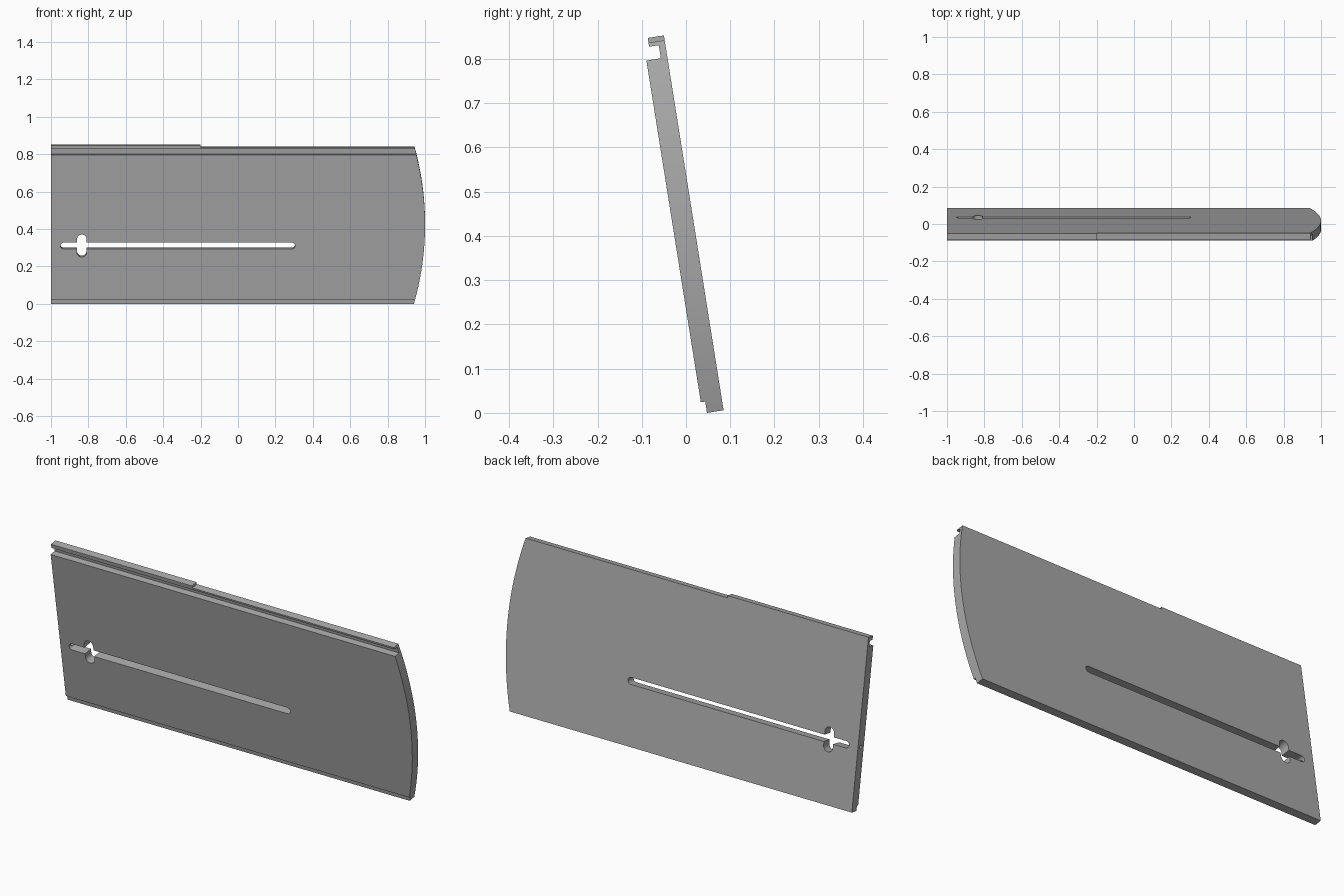
import bpy, bmesh, math
from mathutils import Vector

cube = bpy.data.objects.get("Cube")
if cube:
    bpy.data.objects.remove(cube, do_unlink=True)

grey = bpy.data.materials.new("plain grey")
grey.use_nodes = True
GREY = (0.4, 0.4, 0.4, 1)
grey.diffuse_color = GREY
grey.node_tree.nodes["Principled BSDF"].inputs["Base Color"].default_value = GREY


def prism(name, points, depth):
    """Extrude a closed loop of 3D points along a vector."""
    bm = bmesh.new()
    face = bm.faces.new([bm.verts.new(p) for p in points])
    ext = bmesh.ops.extrude_face_region(bm, geom=[face])
    moved = [v for v in ext["geom"] if isinstance(v, bmesh.types.BMVert)]
    bmesh.ops.translate(bm, verts=moved, vec=Vector(depth))
    bmesh.ops.recalc_face_normals(bm, faces=bm.faces)
    mesh = bpy.data.meshes.new(name)
    bm.to_mesh(mesh)
    bm.free()
    mesh.materials.append(grey)
    obj = bpy.data.objects.new(name, mesh)
    bpy.context.collection.objects.link(obj)
    return obj


def arc(cx, cz, r, start, end, steps):
    angles = [math.radians(start + (end - start) * i / steps) for i in range(steps + 1)]
    return [(cx + r * math.cos(a), cz + r * math.sin(a)) for a in angles]


def through(name, outline):
    """Cutter passing through the plate thickness."""
    return prism(name, [(x, -0.2, z) for x, z in outline], (0, 0.4, 0))


def cut(target, cutter, operation="DIFFERENCE"):
    mod = target.modifiers.new(cutter.name, "BOOLEAN")
    mod.operation = operation
    mod.solver = "EXACT"
    mod.object = cutter
    bpy.context.view_layer.objects.active = target
    bpy.ops.object.modifier_apply(modifier=mod.name)
    bpy.data.objects.remove(cutter, do_unlink=True)


# Plate cross-section: rabbet at the foot, groove and lip at the top
section = [(0, 0), (-0.038, 0), (-0.038, 0.026), (-0.048, 0.026), (-0.048, 0.808),
           (-0.015, 0.808), (-0.015, 0.838), (-0.037, 0.838), (-0.037, 0.858), (0, 0.858)]
plate = prism("sliding_plate", [(-1, y, z) for y, z in section], (2.1, 0, 0))

# Bowed end
half = math.degrees(math.asin(0.43 / 1.57))
bow = arc(1 - 1.57, 0.429, 1.57, -half, half, 24)
cut(plate, through("bowed_end", [(-1.2, -0.1), (0.94, -0.1)] + bow + [(0.94, 1), (-1.2, 1)]),
    "INTERSECT")

# Lowered part of the lip
cut(plate, through("lip_step", [(-0.2, 0.847), (1.2, 0.847), (1.2, 1), (-0.2, 1)]))

# Long slot with a rounded cross opening
MID = 0.316
cut(plate, through("long_slot", arc(-0.932, MID, 0.017, 90, 270, 12)
                   + arc(0.288, MID, 0.017, -90, 90, 12)))
cut(plate, through("cross_opening", arc(-0.835, MID + 0.035, 0.026, 0, 180, 12)
                   + arc(-0.835, MID - 0.035, 0.026, 180, 360, 12)))

# Small bore from the straight end into the slot
bore = arc(-0.024, MID, 0.009, 0, 345, 23)
cut(plate, prism("end_bore", [(-1.1, y, z) for y, z in bore], (0.17, 0, 0)))

# Lean the plate back and stand it on the ground
plate.rotation_euler.x = math.radians(9.05)
plate.location = (0, 0.085, 0.006)
bpy.ops.object.select_all(action="DESELECT")
plate.select_set(True)
bpy.context.view_layer.objects.active = plate
bpy.ops.object.shade_smooth_by_angle(angle=math.radians(30))
